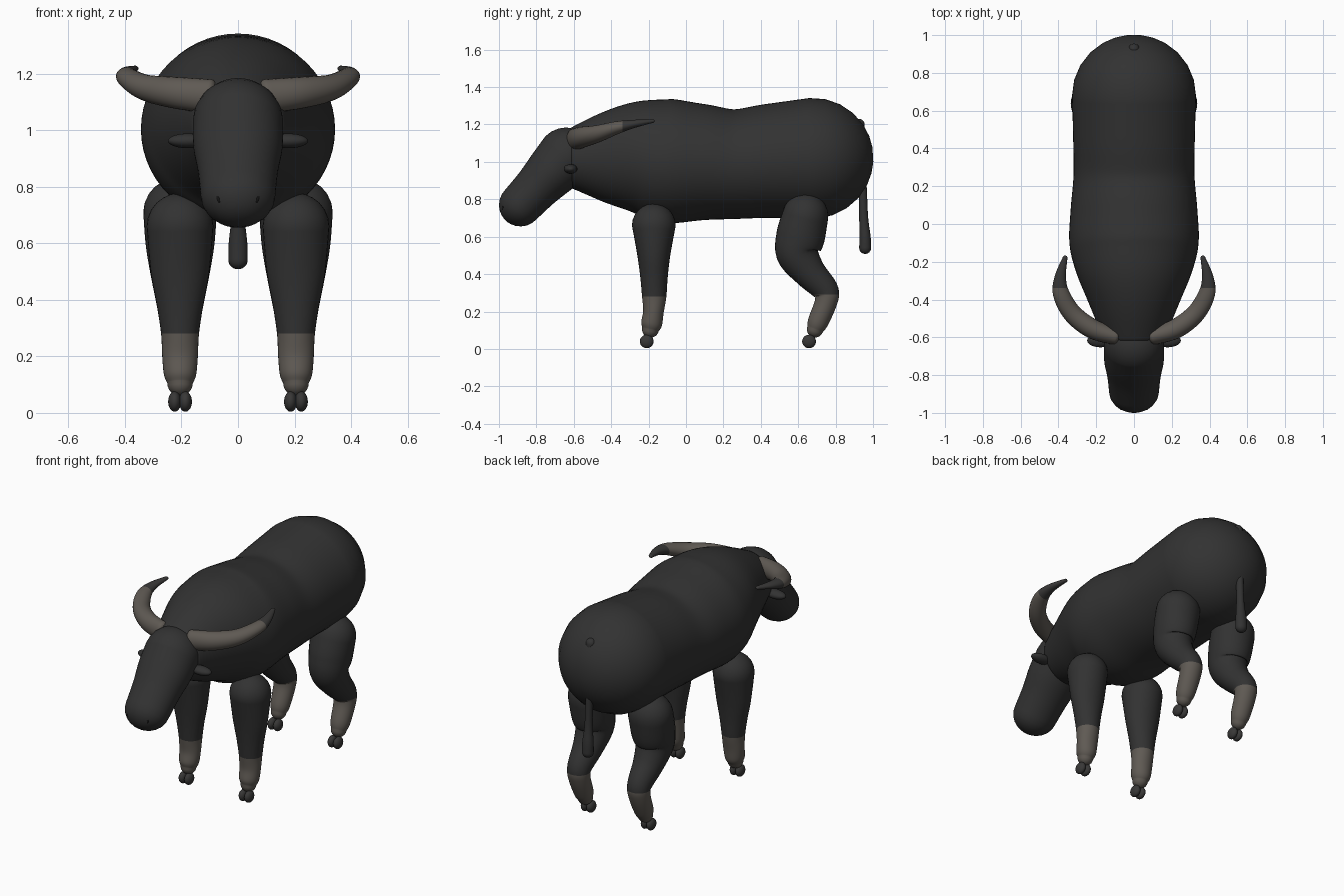
import bpy, bmesh, math
from mathutils import Vector

if "Cube" in bpy.data.objects:
    bpy.data.objects.remove(bpy.data.objects["Cube"])


def material(name, rgb):
    m = bpy.data.materials.new(name)
    m.diffuse_color = (*rgb, 1)
    m.use_nodes = True
    m.node_tree.nodes["Principled BSDF"].inputs["Base Color"].default_value = m.diffuse_color
    return m


HIDE = material("charcoal hide", (0.032, 0.032, 0.032))
PALE = material("grey brown horn", (0.115, 0.102, 0.088))
DARK = material("dark hoof", (0.040, 0.039, 0.038))
BLACK = material("black nostril", (0.008, 0.008, 0.008))


def spline(pts, steps):
    """Catmull-Rom through stations of (x, y, z, side radius, other radius)."""
    p = [pts[0]] + pts + [pts[-1]]
    out = []
    for i in range(1, len(p) - 2):
        for s in range(steps):
            t = s / steps
            out.append([0.5 * (2 * b + (c - a) * t + (2 * a - 5 * b + 4 * c - d) * t * t
                               + (3 * b - a - 3 * c + d) * t ** 3)
                        for a, b, c, d in zip(*p[i - 1:i + 3])])
    return out + [list(pts[-1])]


def tube(name, pts, mats, ref=(1, 0, 0), caps=(1, 1), steps=6, sides=32, split=None):
    """Loft elliptical rings along a path with domed ends; split = (point, normal) recolours one side."""
    st = spline(pts, steps)
    ctr = [Vector(s[:3]) for s in st]
    n = len(st)
    tan = [(ctr[min(i + 1, n - 1)] - ctr[max(i - 1, 0)]).normalized() for i in range(n)]
    rings = [(ctr[i], tan[i], st[i][3], st[i][4]) for i in range(n)]
    dome = [math.radians(a) for a in (15, 30, 45, 60, 72, 83)]

    def cap(i, sign, depth):
        return [(ctr[i] + tan[i] * sign * depth * st[i][4] * math.sin(a), tan[i],
                 st[i][3] * math.cos(a), st[i][4] * math.cos(a)) for a in dome]
    rings = cap(0, -1, caps[0])[::-1] + rings + cap(n - 1, 1, caps[1])
    bm = bmesh.new()
    loops = []
    for c, t, ra, rb in rings:
        side = Vector(ref)
        side = (side - t * side.dot(t)).normalized()
        up = t.cross(side)
        loops.append([bm.verts.new(c + side * ra * math.cos(a) + up * rb * math.sin(a))
                      for a in (2 * math.pi * k / sides for k in range(sides))])
    for a, b in zip(loops, loops[1:]):
        for k in range(sides):
            j = (k + 1) % sides
            bm.faces.new((a[k], a[j], b[j], b[k]))
    bm.faces.new(loops[0][::-1])
    bm.faces.new(loops[-1])
    if split:
        co, no = Vector(split[0]), Vector(split[1])
        bmesh.ops.bisect_plane(bm, geom=bm.verts[:] + bm.edges[:] + bm.faces[:],
                               plane_co=co, plane_no=no, dist=1e-5)
        for f in bm.faces:
            f.material_index = int((f.calc_center_median() - co).dot(no) > 0)
    bmesh.ops.recalc_face_normals(bm, faces=bm.faces)
    me = bpy.data.meshes.new(name)
    bm.to_mesh(me)
    bm.free()
    for m in mats:
        me.materials.append(m)
    me.shade_smooth()
    ob = bpy.data.objects.new(name, me)
    bpy.context.collection.objects.link(ob)
    return ob


def ball(name, loc, size, mat, rot=(0, 0, 0)):
    bpy.ops.mesh.primitive_uv_sphere_add(segments=24, ring_count=14, location=loc, rotation=rot)
    ob = bpy.context.object
    ob.name = name
    ob.scale = size
    ob.data.materials.append(mat)
    ob.data.shade_smooth()
    return ob


# Barrel body with neck taper
tube("body", [(0, y, z, a, b) for y, z, a, b in (
    (-.60, 1.02, .165, .168), (-.43, 1.025, .235, .245), (-.25, 1.025, .308, .303),
    (-.10, 1.005, .342, .332), (.08, .998, .335, .312), (.26, .988, .32, .293),
    (.45, 1.005, .322, .305), (.68, 1.02, .328, .322))], [HIDE], caps=(.25, 1), sides=56)

# Head, sloping down to the muzzle
tube("head", [(0, -.64, 1.027, .16, .157), (0, -.72, .945, .158, .14),
              (0, -.80, .86, .142, .123), (0, -.885, .77, .132, .115)], [HIDE], sides=48)

# Tail with a thicker tuft
tube("tail", [(0, .925, 1.2, .03, .03), (0, .935, 1.0, .024, .024), (0, .945, .85, .021, .022),
              (0, .95, .70, .023, .024), (0, .957, .60, .033, .03), (0, .958, .54, .034, .032)],
     [HIDE], sides=20)

for s, tag in ((-1, "left"), (1, "right")):
    # Legs with pale lower parts
    x = .205 * s
    tube("front_leg_" + tag, [(x, y, z, a, b) for y, z, a, b in (
        (-.172, .66, .118, .117), (-.172, .50, .104, .088), (-.171, .38, .082, .073),
        (-.170, .28, .067, .065), (-.174, .20, .063, .055), (-.184, .135, .057, .056),
        (-.19, .105, .045, .045))], [HIDE, PALE], split=((0, 0, .28), (0, 0, -1)))
    tube("back_leg_" + tag, [(x, y, z, a, b) for y, z, a, b in (
        (.638, .71, .13, .123), (.612, .60, .122, .13), (.598, .51, .108, .115),
        (.66, .41, .088, .088), (.745, .315, .069, .07), (.748, .25, .064, .06),
        (.706, .145, .056, .055), (.69, .105, .044, .044))],
        [HIDE, PALE], split=((0, 0, .29), (0, 0, -1)))
    # Cloven hooves
    for leg, y in (("front", -.21), ("back", .658)):
        for k in (-1, 1):
            ball(f"{leg}_hoof_{tag}_{'outer' if k == s else 'inner'}",
                 (x + .019 * k, y, .04), (.023, .037, .036), DARK)
    # Ears
    ball("ear_" + tag, (.178 * s, -.617, .962), (.07, .036, .026), HIDE)
    # Swept-back horns with dark tips
    tube("horn_" + tag, [(px * s, y, z, a, b) for px, y, z, a, b in (
        (.10, -.595, 1.12, .06, .045), (.22, -.555, 1.132, .056, .052),
        (.325, -.475, 1.15, .046, .05), (.385, -.37, 1.183, .034, .044),
        (.39, -.28, 1.203, .022, .03), (.365, -.18, 1.218, .01, .013))],
        [PALE, DARK], ref=(0, 0, 1), caps=(.6, 1), sides=24, split=((0, -.34, 0), (0, 1, 0)))
    # Nostrils
    ball("nostril_" + tag, (.068 * s, -.972, .755), (.008, .012, .018), BLACK, (0, .3 * s, 0))
